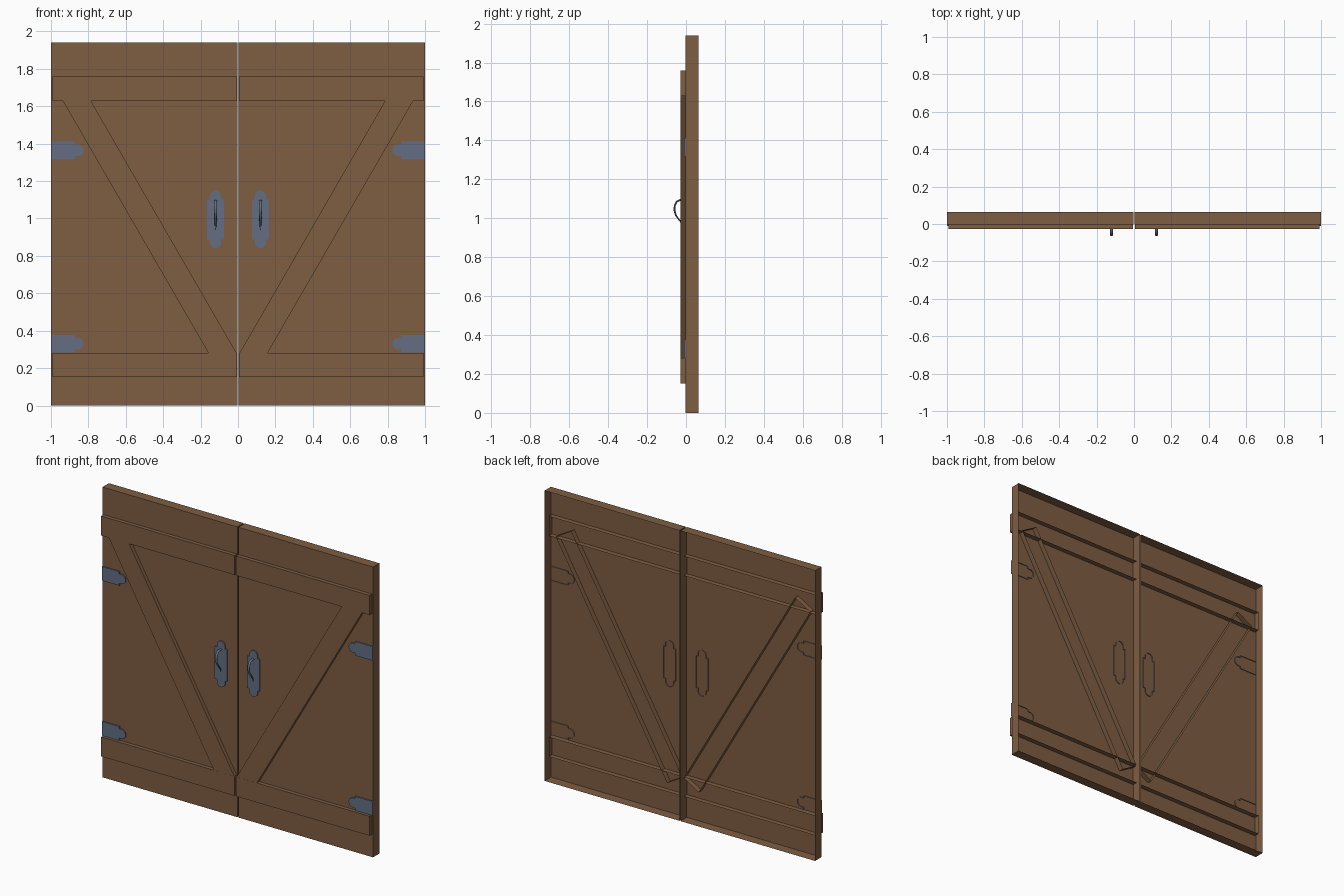
import bpy, bmesh
from math import radians, sin, cos

if "Cube" in bpy.data.objects:
    bpy.data.objects.remove(bpy.data.objects["Cube"])


def material(name, rgb):
    m = bpy.data.materials.new(name)
    m.diffuse_color = (*rgb, 1)
    m.use_nodes = True
    m.node_tree.nodes["Principled BSDF"].inputs["Base Color"].default_value = m.diffuse_color
    return m


wood = material("wood", (0.21, 0.11, 0.055))
iron = material("iron", (0.125, 0.155, 0.225))


def shell(name, outline, y_front, y_back, mat):
    """Extrude an x-z outline from a front face backwards, leaving the back open."""
    bm = bmesh.new()
    area = sum(a[0] * b[1] - b[0] * a[1]
               for a, b in zip(outline, outline[1:] + outline[:1]))
    pts = outline if area > 0 else outline[::-1]      # front face looks to -y
    front = [bm.verts.new((x, y_front, z)) for x, z in pts]
    back = [bm.verts.new((x, y_back, z)) for x, z in pts]
    bm.faces.new(front)
    n = len(pts)
    for i in range(n):
        j = (i + 1) % n
        bm.faces.new((front[j], front[i], back[i], back[j]))
    me = bpy.data.meshes.new(name)
    bm.to_mesh(me)
    bm.free()
    me.materials.append(mat)
    ob = bpy.data.objects.new(name, me)
    bpy.context.collection.objects.link(ob)
    return ob


def rect(x0, x1, z0, z1):
    return [(x0, z0), (x1, z0), (x1, z1), (x0, z1)]


# rounded, stepped tip shared by hinges and handle plates: (along, half width)
TIP = [(0, 0.045), (0, 0.03), (0.022, 0.03), (0.034, 0.025), (0.043, 0.015), (0.047, 0.005)]


def tip(start):
    upper = [(start + a, w) for a, w in TIP]
    return upper + [(a, -w) for a, w in reversed(upper)]


# diagonal brace rectangle, leaning 60 degrees
c, s = cos(radians(60)), sin(radians(60))
BRACE = [(0.4725 + u * c + v * s, 0.955 + u * s - v * c)
         for u, v in [(-0.823, -0.065), (0.823, -0.065), (0.823, 0.065), (-0.823, 0.065)]]


def handle(name, x):
    # curved pull that tapers to a tail: (y, z, radius)
    path = [(-0.004, 1.094, 0.9), (-0.03, 1.094, 1), (-0.048, 1.085, 1), (-0.058, 1.065, 1),
            (-0.059, 1.04, 1), (-0.052, 1.015, 0.9), (-0.034, 0.99, 0.75),
            (-0.017, 0.968, 0.55), (-0.010, 0.94, 0.3)]
    cu = bpy.data.curves.new(name, 'CURVE')
    cu.dimensions = '3D'
    cu.bevel_depth = 0.0055
    cu.bevel_resolution = 1
    cu.use_fill_caps = True
    sp = cu.splines.new('POLY')
    sp.points.add(len(path) - 1)
    for p, (y, z, r) in zip(sp.points, path):
        p.co = (0, y, z, 1)
        p.radius = r
    cu.materials.append(iron)
    ob = bpy.data.objects.new(name, cu)
    ob.location.x = x
    ob.scale.x = 1.6
    bpy.context.collection.objects.link(ob)


for side, sx in (("left", -1), ("right", 1)):
    def part(name, outline, y0, y1, mat):
        return shell(f"{side}_{name}", [(sx * x, z) for x, z in outline], y0, y1, mat)

    # door leaf, rails and brace
    part("door_panel", rect(0.004, 1.0, 0, 1.94), -0.002, 0.065, wood)
    part("bottom_rail", rect(0.006, 0.992, 0.152, 0.282), -0.028, 0.032, wood)
    part("top_rail", rect(0.006, 0.992, 1.628, 1.758), -0.028, 0.032, wood)
    part("diagonal_brace", BRACE, -0.0275, 0.032, wood)

    # hinge straps
    for label, hz in (("lower", 0.33), ("upper", 1.365)):
        strap = [(1.0, hz - 0.047), (1.0, hz + 0.047)]
        strap += [(1 - a, hz + w * 1.04) for a, w in tip(0.128)]
        part(label + "_hinge", strap, -0.010, 0.003, iron)

    # handle plate with a tip at each end, and the pull
    plate = [(0.12 + w, 0.995 + a) for a, w in tip(0.107)]
    plate += [(0.12 - w, 0.995 - a) for a, w in tip(0.107)]
    part("handle_plate", plate, -0.010, 0.003, iron)
    handle(f"{side}_handle", sx * 0.12)
